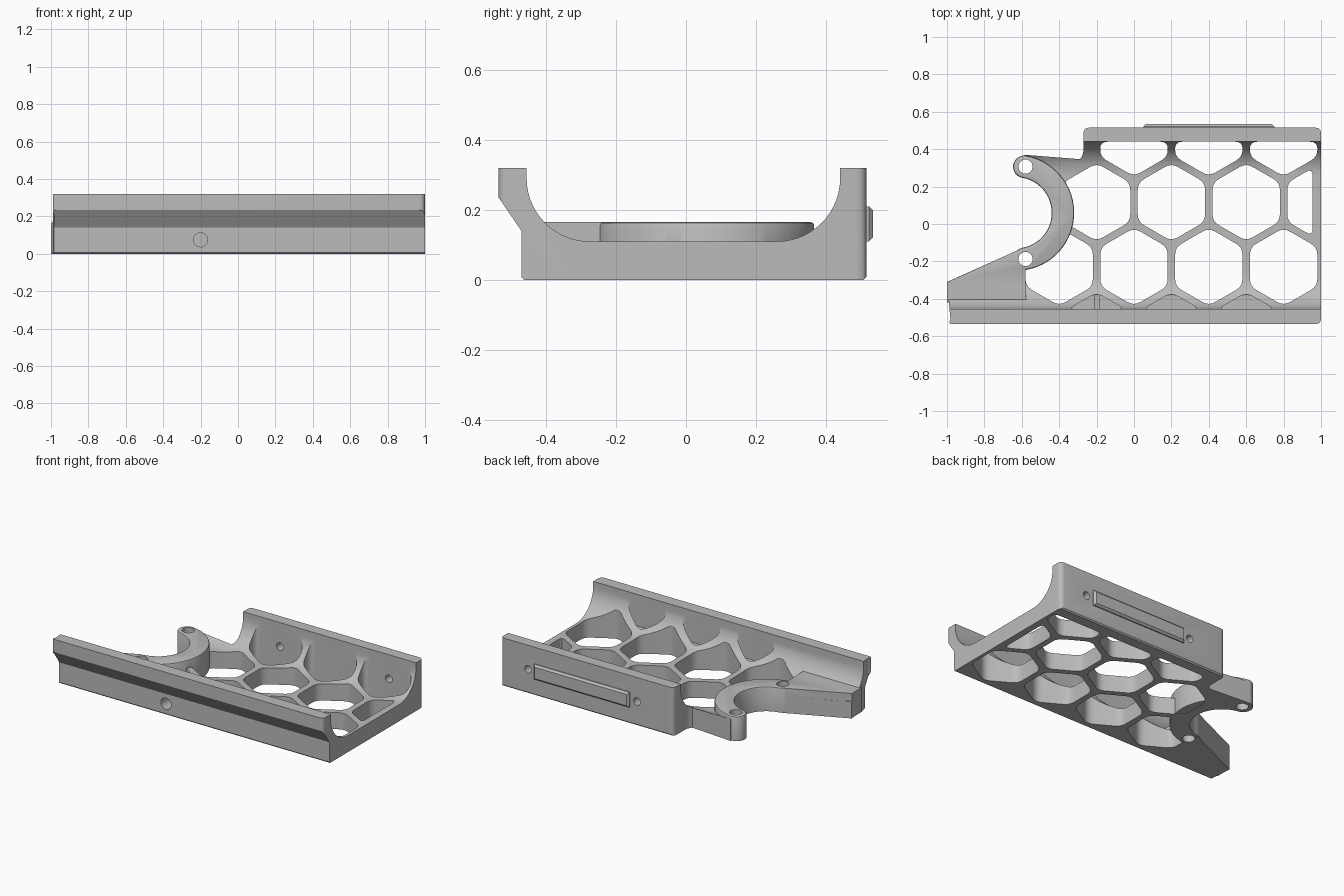
import bpy, bmesh, math
from mathutils import Vector
from math import sin, cos, radians, pi

if "Cube" in bpy.data.objects:
    bpy.data.objects.remove(bpy.data.objects["Cube"])

grey = bpy.data.materials.new("plain grey")
grey.diffuse_color = (0.5, 0.5, 0.5, 1)
grey.use_nodes = True
grey.node_tree.nodes["Principled BSDF"].inputs["Base Color"].default_value = grey.diffuse_color


def prism(name, pts, to3d, depth):
    """Extrude a closed 2D outline along a depth vector."""
    bm = bmesh.new()
    face = bm.faces.new([bm.verts.new(to3d(*p)) for p in pts])
    ext = bmesh.ops.extrude_face_region(bm, geom=[face])
    verts = [v for v in ext["geom"] if isinstance(v, bmesh.types.BMVert)]
    bmesh.ops.translate(bm, verts=verts, vec=depth)
    bmesh.ops.recalc_face_normals(bm, faces=bm.faces)
    mesh = bpy.data.meshes.new(name)
    bm.to_mesh(mesh)
    bm.free()
    mesh.materials.append(grey)
    ob = bpy.data.objects.new(name, mesh)
    bpy.context.collection.objects.link(ob)
    return ob


def upright(name, pts, z0, z1):
    return prism(name, pts, lambda x, y: (x, y, z0), (0, 0, z1 - z0))


def combine(ob, other, op):
    """Apply a boolean and discard the helper."""
    bpy.context.view_layer.objects.active = ob
    mod = ob.modifiers.new(op, "BOOLEAN")
    mod.object, mod.operation, mod.solver = other, op, "EXACT"
    bpy.ops.object.modifier_apply(modifier=mod.name)
    bpy.data.objects.remove(other)


def arc(cx, cy, r, a0, a1, n):
    return [(cx + r * cos(radians(a0 + (a1 - a0) * i / n)),
             cy + r * sin(radians(a0 + (a1 - a0) * i / n))) for i in range(n + 1)]


def clip(pts, axis, limit, sign):
    """Keep the part of an outline where sign * coordinate <= sign * limit."""
    out = []
    for i, p in enumerate(pts):
        q = pts[(i + 1) % len(pts)]
        dp, dq = sign * (p[axis] - limit), sign * (q[axis] - limit)
        if dp <= 0:
            out.append(p)
        if dp * dq < 0:
            t = dp / (dp - dq)
            out.append((p[0] + t * (q[0] - p[0]), p[1] + t * (q[1] - p[1])))
    return out


def rounded(pts, d, n=4):
    """Round every corner, starting a distance d along its sides."""
    out = []
    for i in range(len(pts)):
        a, b, c = (Vector(pts[(i + k) % len(pts)]) for k in (-1, 0, 1))
        s = b + (a - b).normalized() * min(d, (a - b).length * 0.45)
        e = b + (c - b).normalized() * min(d, (c - b).length * 0.45)
        for k in range(n + 1):
            t = k / n
            p = s * (1 - t) ** 2 + b * 2 * t * (1 - t) + e * t * t
            out.append((p.x, p.y))
    return out


# Tray cross-section: floor, two curved walls and the overhanging front lip
section = [(-0.462, 0), (0.507, 0), (0.515, 0.008), (0.515, 0.32), (0.44, 0.32)]
section += arc(0.26, 0.29, 0.18, 0, -90, 14)
section += arc(-0.275, 0.29, 0.18, -90, -180, 14)
section += [(-0.455, 0.32), (-0.535, 0.32), (-0.535, 0.235), (-0.47, 0.14), (-0.47, 0.008)]
tray = prism("tray", section, lambda y, z: (-1, y, z), (2, 0, 0))

# Trim the tray to its plan outline, with the open bay on the left
RX, RY = -0.63, 0.06
plan = rounded([(-1, -0.535), (1, -0.535), (1, 0.515), (-0.27, 0.515), (-0.27, 0.37)], 0.03)
plan += [(-0.587, 0.37)] + arc(RX, RY, 0.25, 80, -80, 20) + [(-0.61, -0.135), (-1, -0.31)]
combine(tray, upright("trim", plan, -0.1, 0.5), "INTERSECT")

# Honeycomb openings; the front row is only pocketed into the curved wall
rows = [(0.463, (0, 0.4, 0.8), -0.1), (0.117, (-0.2, 0.2, 0.6, 1.0), -0.1),
        (-0.229, (-0.4, 0, 0.4, 0.8), -0.1), (-0.575, (-0.2, 0.2, 0.6), 0.111)]
for cy, xs, z0 in rows:
    for cx in xs:
        cell = [(cx + 0.208 * cos(pi / 6 + k * pi / 3), cy + 0.208 * sin(pi / 6 + k * pi / 3))
                for k in range(6)]
        cell = clip(cell, 1, 0.44, 1)
        cell = clip(cell, 1, -0.455, -1)
        if cx == 1.0:
            cell = clip(cell, 0, 0.955, 1)
        combine(tray, upright("cell", rounded(cell, 0.04), z0, 0.5), "DIFFERENCE")

# Raised wedge joining the front wall to the curved arm
wedge = [(-1, -0.311), (-0.608, -0.134), (-0.58, -0.2), (-0.58, -0.335), (-0.575, -0.42), (-1, -0.42)]
combine(tray, upright("wedge", wedge, 0.004, 0.165), "UNION")

# Curved arm with rounded ends
arm = arc(RX, RY, 0.31, -80, 80, 36)
arm += arc(RX + 0.25 * cos(radians(80)), RY + 0.25 * sin(radians(80)), 0.06, 80, 260, 12)[1:-1]
arm += arc(RX, RY, 0.19, 80, -80, 30)
arm += arc(RX + 0.25 * cos(radians(80)), RY - 0.25 * sin(radians(80)), 0.06, 100, 280, 12)[1:-1]
arm_ob = upright("arm", arm, 0.002, 0.165)
bm = bmesh.new()
bm.from_mesh(arm_ob.data)
top = [e for e in bm.edges if all(v.co.z > 0.16 for v in e.verts)]
bmesh.ops.bevel(bm, geom=top, offset=0.01, segments=2, affect="EDGES", profile=0.5)
bm.to_mesh(arm_ob.data)
bm.free()
combine(tray, arm_ob, "UNION")

# Upright screw holes in the arm ends
for y in (0.307, -0.187):
    combine(tray, upright("hole", arc(-0.58, y, 0.038, 0, 345, 23), -0.1, 0.5), "DIFFERENCE")

# Cross holes: one blind in the front, two through the back wall
for x, z, r, y0, y1 in ((-0.2, 0.075, 0.038, -0.6, -0.38),
                        (0, 0.16, 0.025, 0.4, 0.6), (0.8, 0.16, 0.025, 0.4, 0.6)):
    hole = prism("hole", arc(x, z, r, 0, 345, 23), lambda u, v: (u, y0, v), (0, y1 - y0, 0))
    combine(tray, hole, "DIFFERENCE")

# Raised bar on the back wall, with chamfered edges
bar = prism("back_bar", [(0.05, 0.11), (0.75, 0.11), (0.75, 0.21), (0.05, 0.21)],
            lambda x, z: (x, 0.505, z), (0, 0.029, 0))
bm = bmesh.new()
bm.from_mesh(bar.data)
outer = [e for e in bm.edges if all(v.co.y > 0.53 for v in e.verts)]
bmesh.ops.bevel(bm, geom=outer, offset=0.012, segments=1, affect="EDGES")
bm.to_mesh(bar.data)
bm.free()

# Smooth curves, crisp edges
bpy.ops.object.select_all(action="DESELECT")
tray.select_set(True)
bpy.context.view_layer.objects.active = tray
bpy.ops.object.shade_smooth_by_angle(angle=radians(30))
